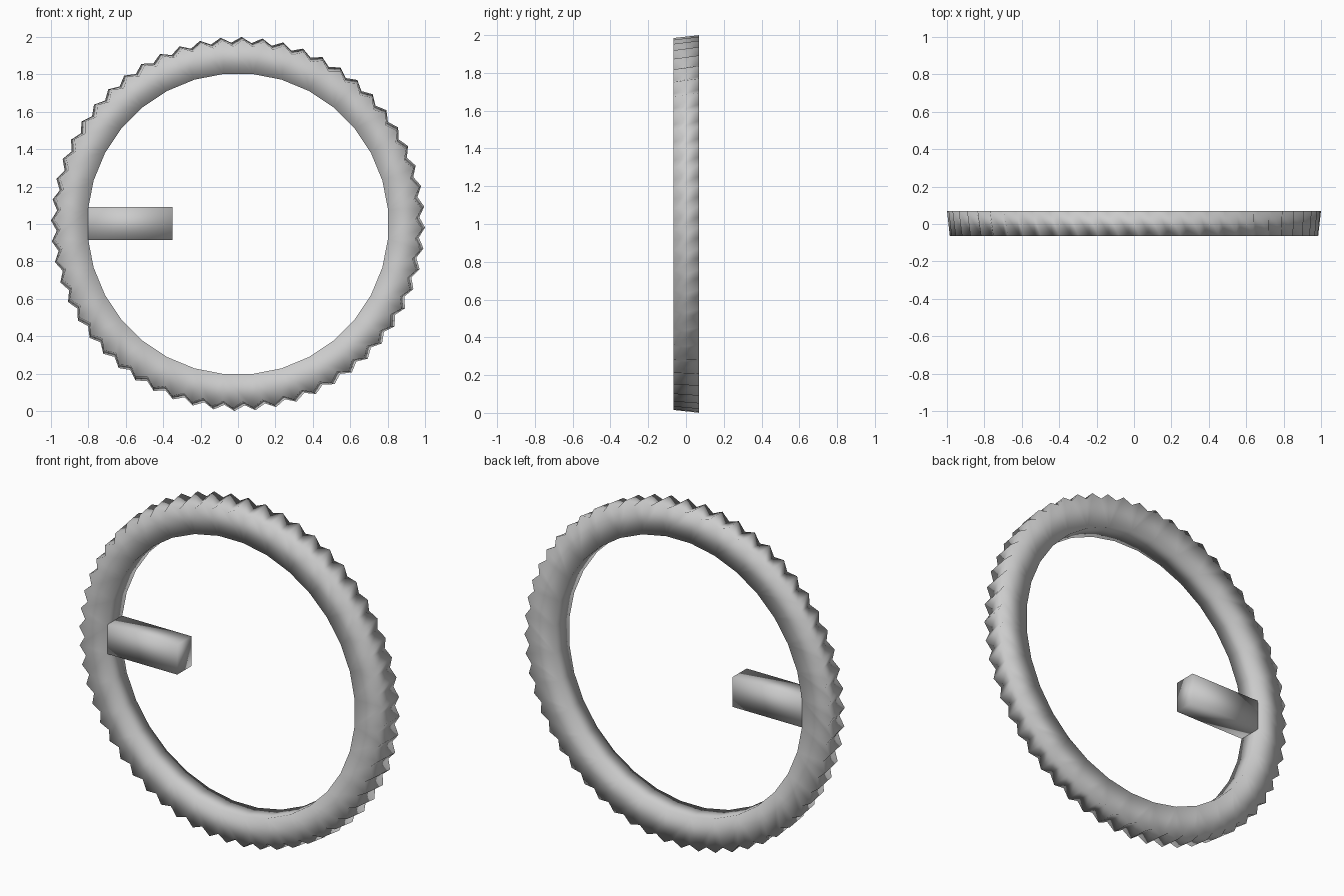
import bpy, bmesh
from math import pi, cos, sin

if "Cube" in bpy.data.objects:
    bpy.data.objects.remove(bpy.data.objects["Cube"])

TEETH, INNER = 56, 32
Y0, Y1 = -0.065, 0.07


def loop(bm, n, y, radius, phase):
    """Ring of vertices in the xz plane."""
    vs = []
    for i in range(n):
        a = 2 * pi * i / n + phase
        r = radius(i)
        vs.append(bm.verts.new((r * cos(a), y, 1 + r * sin(a))))
    return vs


def wall(bm, a, b):
    """Quads between two loops of equal count."""
    n = len(a)
    for i in range(n):
        j = (i + 1) % n
        bm.faces.new((a[i], a[j], b[j], b[i]))


def zip_loops(bm, a, b):
    """Triangles between two loops of unequal count that start near the same angle."""
    na, nb = len(a), len(b)
    i = j = 0
    while i < na or j < nb:
        if j >= nb or (i < na and (i + 0.5) * nb <= (j + 0.5) * na):
            bm.faces.new((a[i % na], a[(i + 1) % na], b[j % nb]))
            i += 1
        else:
            bm.faces.new((a[i % na], b[(j + 1) % nb], b[j % nb]))
            j += 1


def finish(bm, name):
    bmesh.ops.recalc_face_normals(bm, faces=bm.faces)
    for f in bm.faces:
        f.smooth = True
    me = bpy.data.meshes.new(name)
    bm.to_mesh(me)
    bm.free()
    ob = bpy.data.objects.new(name, me)
    bpy.context.collection.objects.link(ob)


# toothed ring: slightly tapered, slanted teeth outside, 32-sided bore
bm = bmesh.new()
step = 2 * pi / TEETH
ph = pi / 2 - 0.03
of = loop(bm, TEETH * 2, Y0, lambda i: 0.95 if i % 2 else 0.985, ph)
ob = loop(bm, TEETH * 2, Y1, lambda i: 0.97 if i % 2 else 1.0, ph + step * 0.1)
bore = [loop(bm, INNER, y, lambda i: 0.806, pi / 2 - pi / INNER) for y in (Y0, Y1)]
wall(bm, of, ob)
wall(bm, *bore)
zip_loops(bm, of, bore[0])
zip_loops(bm, ob, bore[1])
finish(bm, "toothed_ring")

# stub spoke on the left
bm = bmesh.new()
bmesh.ops.create_cube(bm, size=1)
for v in bm.verts:
    v.co.x = -0.35 if v.co.x > 0 else -0.81
    v.co.y = Y1 - 0.002 if v.co.y > 0 else Y0 + 0.002
    v.co.z = 1.09 if v.co.z > 0 else 0.915
finish(bm, "spoke")
